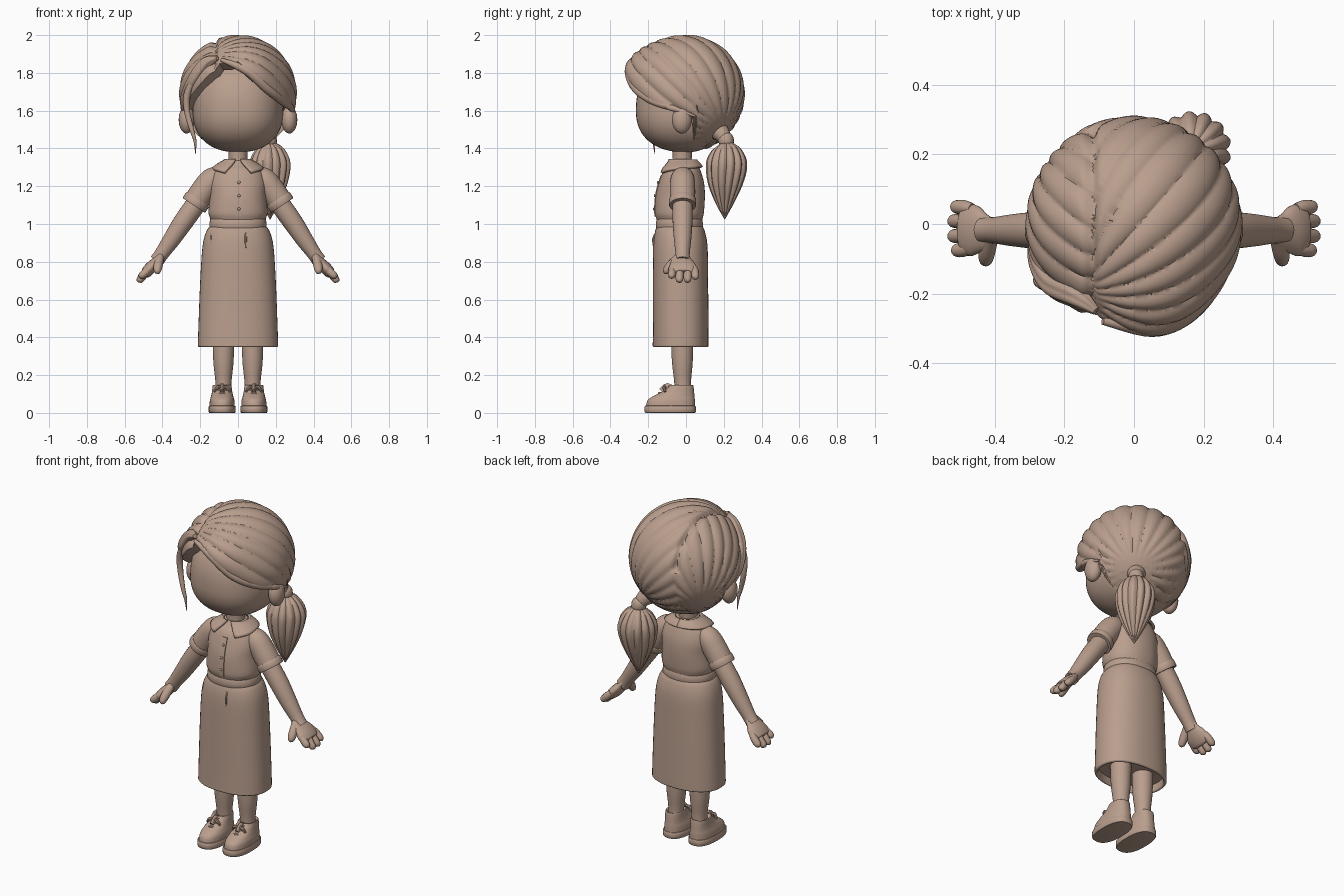
import bpy, bmesh, math
from mathutils import Vector

clay = bpy.data.materials.new("clay_tan")
clay.diffuse_color = (0.49, 0.345, 0.27, 1)


def spline(rows, n=6):
    """Catmull-Rom through rows of numbers."""
    out = []
    for i in range(len(rows) - 1):
        a, b, c, d = (rows[max(0, min(len(rows) - 1, i + k))] for k in (-1, 0, 1, 2))
        for s in range(n):
            t = s / n
            out.append([0.5 * (2 * q + (r - p) * t + (2 * p - 5 * q + 4 * r - w) * t * t
                               + (3 * q - p - 3 * r + w) * t ** 3) for p, q, r, w in zip(a, b, c, d)])
    return out + [list(rows[-1])]


def loft(name, rings, closed=True, caps=True):
    bm = bmesh.new()
    vs = [[bm.verts.new(p) for p in ring] for ring in rings]
    n = len(vs[0])
    for a, b in zip(vs, vs[1:]):
        for k in range(n if closed else n - 1):
            bm.faces.new((a[k], a[(k + 1) % n], b[(k + 1) % n], b[k]))
    if closed and caps:
        bm.faces.new(vs[0])
        bm.faces.new(vs[-1])
    bmesh.ops.remove_doubles(bm, verts=bm.verts, dist=1e-5)
    return finish(name, bm)


def finish(name, bm):
    bmesh.ops.recalc_face_normals(bm, faces=bm.faces)
    me = bpy.data.meshes.new(name)
    bm.to_mesh(me)
    bm.free()
    me.materials.append(clay)
    ob = bpy.data.objects.new(name, me)
    bpy.context.collection.objects.link(ob)
    return ob


def around(z, rx, yf, yb, ang, cx=0, e=2.2):
    """Point on a rounded cross-section; angle 0 is the front."""
    s, c = math.sin(ang), -math.cos(ang)
    f = lambda v: math.copysign(abs(v) ** (2 / e), v)
    return Vector((cx + rx * f(s), (yf + yb) / 2 + (yb - yf) / 2 * f(c), z))


def stack(name, rows, cx=0, e=2.2, n=6, segs=48):
    return loft(name, [[around(*r, math.tau * k / segs, cx, e) for k in range(segs)] for r in spline(rows, n)])


def tube(name, rows, ratio=1, segs=16, ridges=0, n=6):
    """Tube through (x, y, z, radius); ratio thins it across the y direction."""
    rows = spline(rows, n)
    pts = [Vector(r[:3]) for r in rows]
    rings = []
    for i, p in enumerate(pts):
        t = (pts[min(i + 1, len(pts) - 1)] - pts[max(i - 1, 0)]).normalized()
        ref = Vector((0, 1, 0)) if abs(t.y) < 0.9 else Vector((0, 0, 1))
        u = t.cross(ref).normalized()
        v = u.cross(t)
        ring = []
        for k in range(segs):
            a = math.tau * k / segs
            r = max(rows[i][3], 0.001) * (1 + (0.14 * abs(math.sin(a * ridges / 2)) - 0.1 if ridges else 0))
            ring.append(p + u * math.cos(a) * r * ratio + v * math.sin(a) * r)
        rings.append(ring)
    return loft(name, rings)


def ball(name, loc, size):
    bm = bmesh.new()
    bmesh.ops.create_uvsphere(bm, u_segments=24, v_segments=16, radius=1)
    for v in bm.verts:
        v.co = Vector(loc) + Vector([a * b for a, b in zip(v.co, size)])
    return finish(name, bm)


# Head: rounded block with a flat, featureless face
bm = bmesh.new()
bmesh.ops.create_uvsphere(bm, u_segments=64, v_segments=40, radius=1)
for v in bm.verts:
    q = v.co / sum(abs(c) ** 2.3 for c in v.co) ** (1 / 2.3)
    v.co = (q.x * 0.24, q.y * (0.265 if q.y < 0 else 0.2), 1.6 + q.z * (0.28 if q.z > 0 else 0.22))
finish("head", bm)

# Hair cap: sphere with a hairline per azimuth, strand ridges and a parting
hairline = [(-180, 1.4), (-115, 1.4), (-103, 1.43), (-95, 1.56), (-75, 1.61), (-55, 1.68), (-33, 1.78),
            (-20, 1.84), (0, 1.84), (11, 1.79), (40, 1.68), (62, 1.63), (85, 1.6), (95, 1.56),
            (103, 1.43), (115, 1.4), (180, 1.4)]


def hair_edge(deg):
    for (a, za), (b, zb) in zip(hairline, hairline[1:]):
        if deg <= b:
            return za + (zb - za) * (deg - a) / (b - a)
    return hairline[-1][1]


axis_r, axis_l = Vector((0.17, 0.2, -0.2)).normalized(), Vector((-0.22, 0.17, -0.18)).normalized()
fringe = Vector((0.06, -0.3, 0.15)).normalized()


def hair_radius(d):
    ax = axis_r if d.x > -0.4 else axis_l
    u = ax.orthogonal().normalized()
    phi = math.atan2(d.dot(ax.cross(u)), d.dot(u))
    fade = min(1, 1.7 * math.sqrt(max(0, 1 - d.dot(ax) ** 2)))
    r = 0.309 + 0.012 * fade * (abs(math.sin(11 * phi + 0.5 * math.sin(3 * phi))) ** 0.7 - 0.75)
    r += 0.045 * math.exp(-(d.angle(fringe) / 0.5) ** 2)
    if d.z > 0.15:
        r -= 0.018 * math.exp(-((d.x + 0.4) / 0.05) ** 2)
    return r


rings, NA, NP = [], 200, 64
for j in range(NP + 4):
    ring = []
    for i in range(NA):
        deg = -180 + 360 * i / NA
        a = math.radians(deg)
        p = math.acos((hair_edge(deg) - 1.69) / 0.31) * min(j / NP, 1)
        d = Vector((math.sin(p) * math.sin(a), -math.sin(p) * math.cos(a), math.cos(p)))
        shrink = (1, 0.97, 0.9, 0.78)[max(0, j - NP)]
        ring.append(Vector((0, 0, 1.69)) + d * hair_radius(d) * shrink)
    rings.append(ring)
loft("hair_cap", rings, caps=False)

# Loose locks framing the face
tube("left_swoop", [(-0.11, -0.25, 1.88, 0.012), (-0.17, -0.205, 1.85, 0.035), (-0.235, -0.17, 1.76, 0.036),
                    (-0.275, -0.1, 1.67, 0.03), (-0.29, -0.03, 1.6, 0.012)], ridges=6, segs=36)
tube("left_strand", [(-0.2, -0.21, 1.82, 0.01), (-0.265, -0.17, 1.7, 0.018), (-0.27, -0.16, 1.6, 0.016),
                     (-0.245, -0.17, 1.5, 0.012), (-0.228, -0.17, 1.44, 0.008), (-0.225, -0.165, 1.37, 0.001)])
tube("right_swoop", [(-0.09, -0.28, 1.87, 0.01), (0.05, -0.3, 1.81, 0.025), (0.15, -0.265, 1.72, 0.025),
                     (0.23, -0.18, 1.655, 0.022), (0.285, -0.06, 1.61, 0.016), (0.29, 0.05, 1.57, 0.005)])

# Ponytail with its tie
tube("ponytail_root", [(0.1, 0.14, 1.52, 0.07), (0.145, 0.19, 1.475, 0.045), (0.165, 0.212, 1.43, 0.03)])
tube("ponytail_tie", [(0.158, 0.205, 1.47, 0.03), (0.162, 0.21, 1.455, 0.04), (0.166, 0.214, 1.43, 0.04),
                      (0.167, 0.215, 1.415, 0.03)])
tube("ponytail", [(0.165, 0.212, 1.43, 0.03), (0.168, 0.215, 1.39, 0.078), (0.17, 0.215, 1.32, 0.106),
                  (0.17, 0.208, 1.22, 0.092), (0.17, 0.205, 1.12, 0.052), (0.17, 0.205, 1.025, 0.002)],
     segs=96, ridges=13)

# Neck, blouse, waistband and skirt
stack("neck", [(1.26, 0.055, -0.075, 0.035), (1.34, 0.05, -0.07, 0.03), (1.44, 0.055, -0.075, 0.04)], e=2)
blouse = [(1.0, 0.135, -0.145, 0.08), (1.03, 0.148, -0.158, 0.088), (1.065, 0.156, -0.165, 0.095),
          (1.15, 0.15, -0.16, 0.1), (1.22, 0.15, -0.143, 0.095), (1.28, 0.13, -0.12, 0.078),
          (1.315, 0.09, -0.088, 0.06), (1.335, 0.055, -0.072, 0.04)]
stack("blouse", blouse)
stack("waistband", [(0.975, 0.146, -0.152, 0.084), (0.98, 0.152, -0.16, 0.09), (1.025, 0.148, -0.156, 0.087),
                    (1.03, 0.14, -0.15, 0.08)], n=2)
stack("skirt", [(0.995, 0.142, -0.15, 0.084), (0.96, 0.168, -0.164, 0.1), (0.88, 0.188, -0.174, 0.114),
                (0.7, 0.2, -0.175, 0.117), (0.5, 0.208, -0.175, 0.119), (0.375, 0.212, -0.176, 0.12),
                (0.352, 0.21, -0.175, 0.118), (0.352, 0.195, -0.162, 0.105), (0.39, 0.19, -0.157, 0.1)], n=5, e=2.3)
for x, y in ((-0.14, -0.118), (0.04, -0.168)):
    tube("skirt_tuck", [(x, y + 0.012, 0.96, 0.004), (x * 1.02, y - 0.005, 0.92, 0.006), (x * 1.02, y, 0.86, 0.003)], segs=8)

dense = spline(blouse, 20)


def blouse_at(z, ang, off):
    r = min(dense, key=lambda q: abs(q[0] - z))
    return around(z, r[1] + off, r[2] - off, r[3] + off, ang)


# Collar: two flaps following the shoulders, longest at the front
for s in (1, -1):
    rows = []
    for j in range(7):
        t = j / 6
        row = []
        for k in range(25):
            f = k / 24
            drop = 0.04 + 0.03 * (1 - f) ** 3
            row.append(blouse_at(1.34 - drop * t, s * (0.15 + 0.3 * t + (math.pi - 0.15 - 0.3 * t) * f), 0.014))
        rows.append(row)
    flap = loft("collar_flap", rows, closed=False)
    mod = flap.modifiers.new("thickness", 'SOLIDIFY')
    mod.thickness, mod.offset = 0.014, 0

# Button placket
zs = [1.04 + 0.22 * i / 12 for i in range(13)]
strip = loft("placket", [[blouse_at(z, 0, 0.004) + Vector((x, dy, 0)) for x, dy in
                          ((-0.012, 0.012), (-0.012, 0), (0.022, 0), (0.022, 0.012))] for z in zs])
for z in (1.08, 1.15, 1.22):
    ball("button", blouse_at(z, 0, 0.005) + Vector((0.005, 0, 0)), (0.008, 0.005, 0.008))

# Limbs, mirrored left and right
Y = -0.018
for s, side in ((1, "right"), (-1, "left")):
    def limb(name, rows, **kw):
        tube(side + "_" + name, [(s * x, y, z, r) for x, y, z, r in rows], **kw)

    ball(side + "_ear", (s * 0.272, -0.022, 1.552), (0.042, 0.052, 0.073))
    limb("sleeve", [(0.08, Y, 1.265, 0.045), (0.135, Y, 1.235, 0.064), (0.18, Y, 1.18, 0.067),
                    (0.222, Y, 1.118, 0.066)], segs=32)
    limb("sleeve_cuff", [(0.212, Y, 1.132, 0.066), (0.214, Y, 1.129, 0.071), (0.232, Y, 1.102, 0.072),
                         (0.234, Y, 1.099, 0.066), (0.228, Y, 1.108, 0.054)], segs=32, n=2)
    limb("arm", [(0.19, Y, 1.15, 0.053), (0.28, Y, 1.025, 0.053), (0.35, Y, 0.92, 0.046),
                 (0.402, Y, 0.845, 0.038), (0.43, Y, 0.805, 0.038)], segs=24)
    limb("palm", [(0.405, Y, 0.84, 0.036), (0.432, Y - 0.004, 0.805, 0.056), (0.462, Y, 0.77, 0.074),
                  (0.487, Y, 0.742, 0.07), (0.495, Y, 0.735, 0.05)], ratio=0.42, segs=24)
    for y, tip in ((-0.072, 0.5), (-0.033, 0.52), (0.008, 0.52), (0.047, 0.505)):
        dx = tip - 0.5
        limb("finger", [(0.465, y * 0.9, 0.77, 0.016), (0.485, y, 0.748, 0.021), (0.507 + dx * 0.5, y * 1.05, 0.728 - dx, 0.02),
                        (0.515 + dx * 0.6, y * 1.06, 0.717 - dx, 0.013), (0.518 + dx * 0.6, y * 1.06, 0.712 - dx, 0.002)], segs=12, n=4)
    limb("thumb", [(0.412, -0.04, 0.825, 0.022), (0.422, -0.078, 0.785, 0.024), (0.426, -0.1, 0.758, 0.021),
                   (0.426, -0.108, 0.742, 0.014), (0.426, -0.11, 0.735, 0.002)], segs=12)

    # Leg and laced shoe
    stack(side + "_leg", [(0.1, 0.042, -0.06, 0.028), (0.17, 0.043, -0.063, 0.027), (0.28, 0.054, -0.075, 0.036),
                          (0.45, 0.058, -0.08, 0.04)], cx=s * 0.077, e=2, segs=32)
    cx = s * 0.084
    stack(side + "_sole", [(0, 0.066, -0.212, 0.046), (0.005, 0.071, -0.219, 0.052), (0.033, 0.071, -0.219, 0.052),
                           (0.038, 0.066, -0.213, 0.047)], cx=cx, e=2.5, n=2)
    stack(side + "_shoe", [(0.03, 0.067, -0.213, 0.048), (0.065, 0.065, -0.204, 0.047), (0.088, 0.059, -0.175, 0.045),
                           (0.11, 0.054, -0.13, 0.043), (0.135, 0.051, -0.095, 0.04), (0.148, 0.048, -0.08, 0.036),
                           (0.138, 0.038, -0.06, 0.025)], cx=cx, e=2.3)
    for y, z, w in ((-0.14, 0.104, 0.028), (-0.115, 0.122, 0.034), (-0.09, 0.14, 0.036)):
        tube(side + "_lace", [(cx - w, y + 0.022, z - 0.012, 0.006), (cx, y, z, 0.008), (cx + w, y + 0.022, z - 0.012, 0.006)], segs=8)
    for b in (1, -1):
        tube(side + "_bow", [(cx, -0.108, 0.135, 0.006), (cx + b * 0.025, -0.115, 0.135, 0.009),
                             (cx + b * 0.042, -0.11, 0.112, 0.006)], segs=8)
    tube(side + "_tongue", [(cx, -0.12, 0.105, 0.03), (cx, -0.09, 0.135, 0.03), (cx, -0.082, 0.152, 0.02)], ratio=0.4)

# Smooth shading with crisp hems
for ob in bpy.data.objects:
    ob.select_set(True)
bpy.context.view_layer.objects.active = bpy.data.objects["head"]
bpy.ops.object.shade_smooth_by_angle(angle=math.radians(40))
